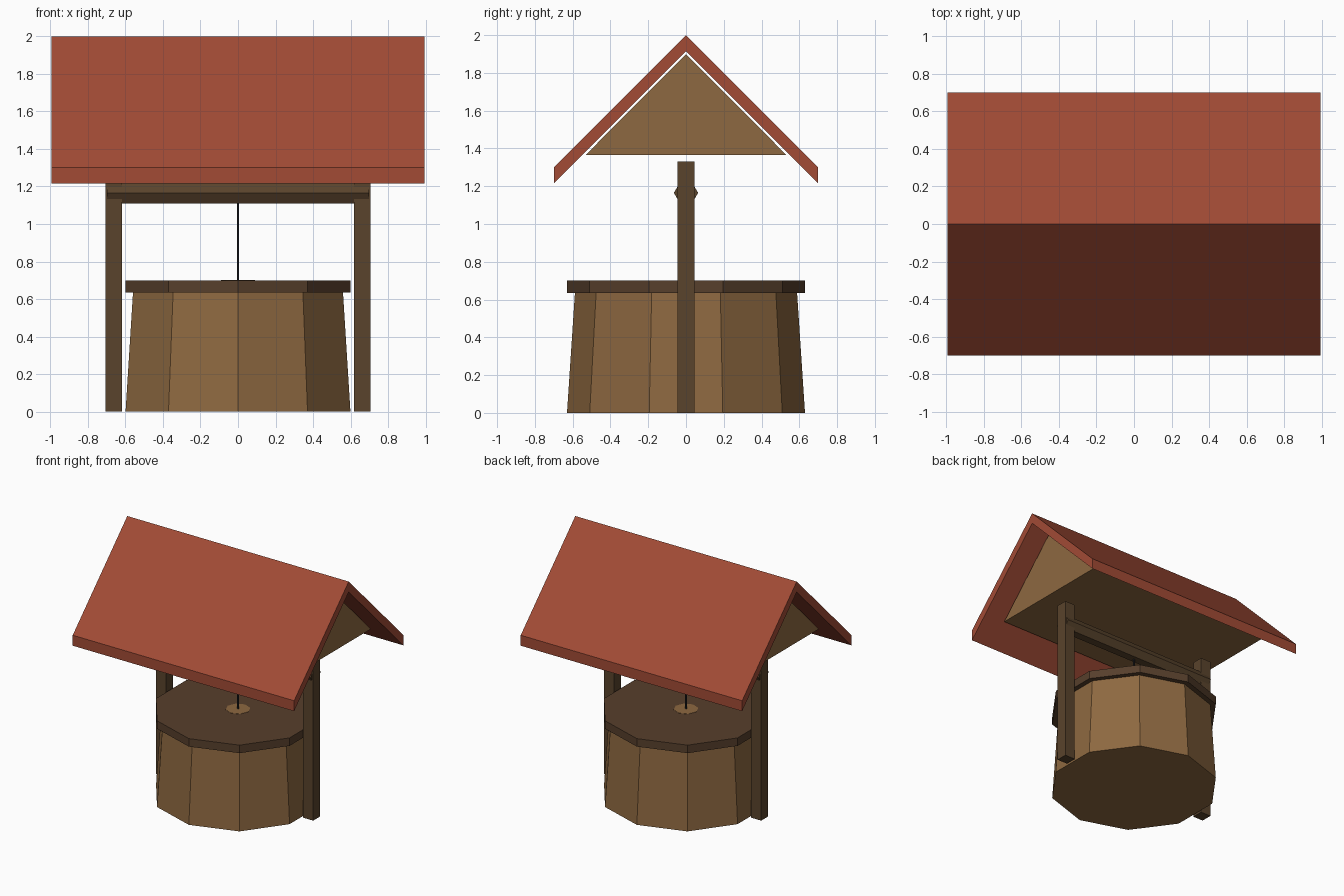
import bpy, bmesh, math
from mathutils import Matrix

if "Cube" in bpy.data.objects:
    bpy.data.objects.remove(bpy.data.objects["Cube"])


def material(name, r, g, b):
    m = bpy.data.materials.new(name)
    m.diffuse_color = (r, g, b, 1)
    m.use_nodes = True
    m.node_tree.nodes["Principled BSDF"].inputs["Base Color"].default_value = m.diffuse_color
    return m


ROOF = material("red_tile", 0.36, 0.07, 0.036)
LIGHT = material("light_wood", 0.27, 0.14, 0.052)
DARK = material("dark_wood", 0.1, 0.056, 0.025)
LID = material("rim_wood", 0.095, 0.05, 0.025)
ROPE = material("dark_rope", 0.02, 0.02, 0.022)


def finish(name, bm, mat):
    bmesh.ops.recalc_face_normals(bm, faces=bm.faces[:])
    me = bpy.data.meshes.new(name)
    bm.to_mesh(me)
    bm.free()
    me.materials.append(mat)
    ob = bpy.data.objects.new(name, me)
    bpy.context.collection.objects.link(ob)
    return ob


def cone(name, sides, r1, r2, z0, z1, mat):
    # vertical tapered drum with one corner facing the front
    bm = bmesh.new()
    rot = Matrix.Translation((0, 0, (z0 + z1) / 2)) @ Matrix.Rotation(math.pi / 2, 4, 'Z')
    bmesh.ops.create_cone(bm, cap_ends=True, segments=sides, radius1=r1,
                          radius2=r2, depth=z1 - z0)
    # turn the first corner onto the y axis, whichever way it starts
    v = max(bm.verts, key=lambda v: v.co.xy.length)
    turn = Matrix.Rotation(-math.atan2(v.co.y, v.co.x), 4, 'Z')
    bmesh.ops.transform(bm, matrix=rot @ turn, verts=bm.verts[:])
    return finish(name, bm, mat)


def extrude_x(name, profile, half, mat):
    # (y, z) outline extruded along x, centred
    bm = bmesh.new()
    face = bm.faces.new([bm.verts.new((-half, y, z)) for y, z in profile])
    new = bmesh.ops.extrude_face_region(bm, geom=[face])["geom"]
    bmesh.ops.translate(bm, vec=(2 * half, 0, 0),
                        verts=[g for g in new if isinstance(g, bmesh.types.BMVert)])
    return finish(name, bm, mat)


# roof and the solid gable block below it
extrude_x("roof", [(-0.7, 1.3), (0, 2), (0.7, 1.3),
                   (0.7, 1.215), (0, 1.915), (-0.7, 1.215)], 0.994, ROOF)
extrude_x("gable_block", [(-0.532, 1.365), (0, 1.9), (0.532, 1.365)], 0.82, LIGHT)

# six-sided winding beam
extrude_x("winding_beam",
          [(0.064 * math.cos(k * math.pi / 3), 1.165 + 0.064 * math.sin(k * math.pi / 3))
           for k in range(6)], 0.697, DARK)

# posts
for side, label in ((-1, "left"), (1, "right")):
    post = extrude_x(label + "_post", [(-0.045, 0), (0.045, 0), (0.045, 1.33), (-0.045, 1.33)],
                     0.045, DARK)
    post.location.x = side * 0.662

# well drum, rim, bucket top and rope
cone("well_wall", 10, 0.63, 0.588, 0, 0.637, LIGHT)
cone("well_rim", 10, 0.63, 0.63, 0.635, 0.7, LID)
cone("bucket", 8, 0.08, 0.092, 0.58, 0.702, LIGHT)
cone("rope", 6, 0.006, 0.006, 0.69, 1.15, ROPE)
